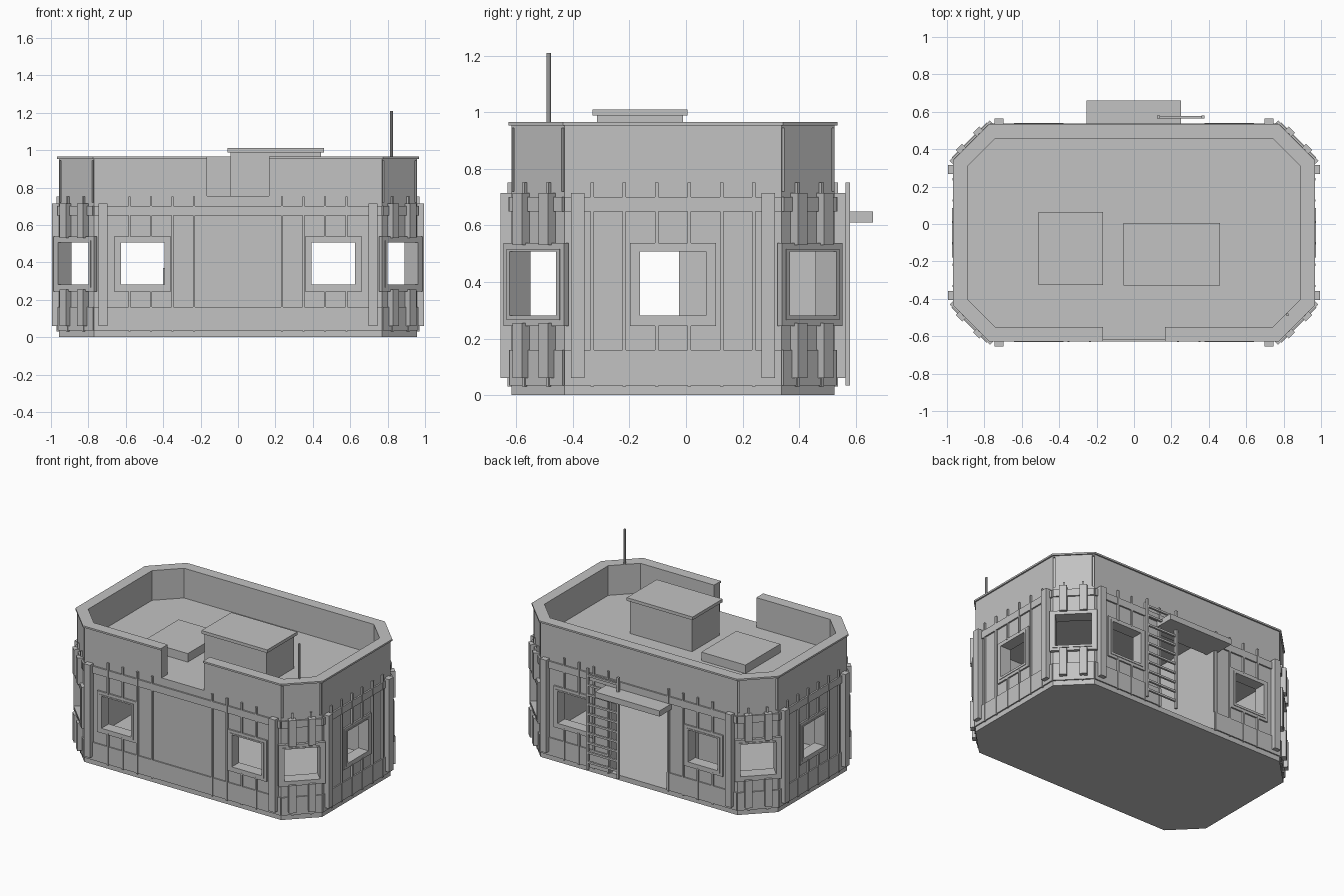
import bpy, bmesh, math
from mathutils import Matrix, Vector

cube = bpy.data.objects.get("Cube")
if cube:
    bpy.data.objects.remove(cube, do_unlink=True)

grey = bpy.data.materials.new("plain_grey")
grey.use_nodes = True
grey.diffuse_color = (0.54, 0.54, 0.54, 1)
grey.node_tree.nodes["Principled BSDF"].inputs["Base Color"].default_value = grey.diffuse_color

HX, HY, CY, CH = 0.957, 0.571, -0.046, 0.187   # half sizes, centre and corner cut
THICK, ROOF, TOP = 0.067, 0.755, 0.965


def finish(name, bm):
    bmesh.ops.recalc_face_normals(bm, faces=bm.faces)
    mesh = bpy.data.meshes.new(name)
    bm.to_mesh(mesh)
    bm.free()
    mesh.materials.append(grey)
    ob = bpy.data.objects.new(name, mesh)
    bpy.context.collection.objects.link(ob)
    return ob


def add_box(bm, lo, hi, frame=Matrix()):
    lo, hi = Vector(lo), Vector(hi)
    mat = frame @ Matrix.Translation((lo + hi) / 2) @ Matrix.Diagonal((*(hi - lo), 1))
    bmesh.ops.create_cube(bm, size=1, matrix=mat)


def box(name, lo, hi):
    bm = bmesh.new()
    add_box(bm, lo, hi)
    return finish(name, bm)


def outline(inset):
    x, y = HX - inset, HY - inset
    c = CH - inset * (2 - math.sqrt(2))
    quarter = [(x, y - c), (x - c, y)]
    pts = quarter + [(-a, b) for a, b in reversed(quarter)]
    pts += [(-a, -b) for a, b in pts]
    return [(a, b + CY) for a, b in pts]


def slab(name, inset, z0, z1):
    bm = bmesh.new()
    face = bm.faces.new([bm.verts.new((x, y, z0)) for x, y in outline(inset)])
    top = bmesh.ops.extrude_face_region(bm, geom=[face])["geom"]
    bmesh.ops.translate(bm, vec=(0, 0, z1 - z0), verts=[v for v in top if isinstance(v, bmesh.types.BMVert)])
    return finish(name, bm)


def ring(name, outer, inner, z0, z1):
    bm = bmesh.new()
    loops = [[bm.verts.new((x, y, z)) for x, y in outline(i)]
             for i, z in ((outer, z0), (outer, z1), (inner, z1), (inner, z0))]
    for k in range(4):
        a, b = loops[k], loops[(k + 1) % 4]
        for i in range(8):
            j = (i + 1) % 8
            bm.faces.new((a[i], a[j], b[j], b[i]))
    return finish(name, bm)


def cut(ob, cutter):
    mod = ob.modifiers.new("openings", 'BOOLEAN')
    mod.operation, mod.solver, mod.object = 'DIFFERENCE', 'EXACT', cutter
    bpy.context.view_layer.update()
    graph = bpy.context.evaluated_depsgraph_get()
    mesh = bpy.data.meshes.new_from_object(ob.evaluated_get(graph))
    ob.modifiers.clear()
    ob.data = mesh


# Eight sides: local x runs outward, local y along the wall, z up
def side_frame(cx, cy, angle):
    return Matrix.Translation((cx, cy + CY, 0)) @ Matrix.Rotation(math.radians(angle), 4, 'Z')


ox, oy = HX - CH / 2, HY - CH / 2
sides = {
    "front": (side_frame(0, -HY, -90), HX - CH),
    "back": (side_frame(0, HY, 90), HX - CH),
    "left": (side_frame(HX, 0, 0), HY - CH),
    "right": (side_frame(-HX, 0, 180), HY - CH),
    "front_left_corner": (side_frame(ox, -oy, -45), CH / math.sqrt(2)),
    "back_left_corner": (side_frame(ox, oy, 45), CH / math.sqrt(2)),
    "back_right_corner": (side_frame(-ox, oy, 135), CH / math.sqrt(2)),
    "front_right_corner": (side_frame(-ox, -oy, -135), CH / math.sqrt(2)),
}
W, W0, W1 = 0.116, 0.281, 0.507      # window half width, sill and head
DOOR, DOOR_TOP = 0.22, 0.61

# Shell
walls = ring("walls", 0, THICK, 0, TOP - 0.012)
lip = ring("parapet_lip", -0.01, THICK, TOP - 0.012, TOP)
slab("floor", THICK - 0.005, 0, 0.035)
slab("roof_deck", THICK - 0.005, ROOF - 0.025, ROOF)

openings = bmesh.new()
add_box(openings, (-0.165, -0.8, ROOF), (0.165, -0.4, 1.1))
add_box(openings, (-DOOR, 0.3, 0.035), (DOOR, 0.7, DOOR_TOP))

for name, (frame, half) in sides.items():
    corner = name.endswith("corner")
    long_side = name in ("front", "back")
    trim, frames = bmesh.new(), bmesh.new()
    windows = (-0.51, 0.51) if long_side else (0,)

    def strip(u0, u1, z0, z1, depth, bm=trim):
        add_box(bm, (-0.002, u0, z0), (depth, u1, z1), frame)

    # Horizontal bands, with the lower one broken at the door
    strip(-half, half, 0.65, 0.70, 0.011)
    if name == "back":
        strip(-half, -DOOR, 0.035, 0.16, 0.009)
        strip(DOOR, half, 0.035, 0.16, 0.009)
    else:
        strip(-half, half, 0.035, 0.16, 0.009)

    # Thin battens, interrupted by windows
    if corner:
        offsets = (0.06,)
    else:
        offsets = (0.235, 0.35, 0.465, 0.58) if long_side else (0.057, 0.172, 0.285)
    for u in [s * o for o in offsets for s in (-1, 1)]:
        gap = any(abs(u - w) < 0.14 for w in windows)
        for z0, z1 in (((0.03, 0.255), (0.53, 0.752)) if gap else ((0.03, 0.752),)):
            strip(u - 0.006, u + 0.006, z0, z1, 0.013)

    # Heavy posts, split by the window on the corners
    post = 0.065 if corner else half - 0.047
    for s in (-1, 1):
        for z0, z1 in (((0.06, 0.255), (0.53, 0.715)) if corner else ((0.06, 0.715),)):
            strip(s * post - 0.024, s * post + 0.024, z0, z1, 0.038)

    # Two-step window frames and their openings
    step = 0.01 if corner else 0
    for w in windows:
        for inner, outer, depth in ((0, 0.016, 0.015), (0.014, 0.036, 0.011)):
            a, b = W + inner, W + outer
            top = outer - 0.006
            for s in (-1, 1):
                u = sorted((w + s * a, w + s * b))
                strip(*u, W0 - outer, W1 + top, depth + step, frames)
            strip(w - a, w + a, W0 - outer, W0 - inner, depth + step, frames)
            strip(w - a, w + a, W1 + max(inner - 0.006, 0), W1 + top, depth + step, frames)
        add_box(openings, (-0.12, w - W, W0), (0.1, w + W, W1), frame)

    # Narrow grooves where the corner panels meet the long walls
    if corner:
        for s in (-1, 1):
            u = s * (half - 0.008)
            add_box(openings, (-0.012, u - 0.006, 0.72), (0.005, u + 0.006, TOP - 0.02), frame)
    finish(name + "_trim", trim)
    finish(name + "_window_frames", frames)

cutter = finish("opening_cutter", openings)
cutter.hide_render = True
cut(walls, cutter)
cut(lip, cutter)
bpy.data.objects.remove(cutter, do_unlink=True)

# Roof boxes and antenna
box("roof_hatch_house", (-0.04, -0.315, ROOF), (0.445, -0.01, 0.99))
box("roof_hatch_lid", (-0.055, -0.33, 0.988), (0.46, 0.005, 1.01))
box("low_roof_box", (-0.51, -0.325, ROOF), (-0.165, 0.065, 0.815))
bm = bmesh.new()
bmesh.ops.create_cone(bm, cap_ends=True, segments=8, radius1=0.008, radius2=0.008, depth=0.26,
                      matrix=Matrix.Translation((0.82, -0.485, 1.08)))
finish("antenna", bm)

# Door canopy
box("door_canopy", (-0.255, 0.52, 0.61), (0.25, 0.66, 0.65))

# Ladder on the back wall
bm = bmesh.new()
for x in (0.13, 0.37):
    add_box(bm, (x - 0.008, 0.563, 0.035), (x + 0.008, 0.579, 0.752))
for i in range(10):
    z = 0.09 + i * 0.068
    add_box(bm, (0.13, 0.564, z - 0.007), (0.37, 0.578, z + 0.007))
finish("ladder", bm)

# Inside partition and a small stepped cabinet beside it
box("partition", (-0.25, -0.025, 0.03), (-0.22, 0.47, ROOF - 0.02))
box("cabinet_low", (-0.40, 0.02, 0.03), (-0.25, 0.12, 0.28))
box("cabinet_high", (-0.40, 0.12, 0.03), (-0.25, 0.22, 0.37))
